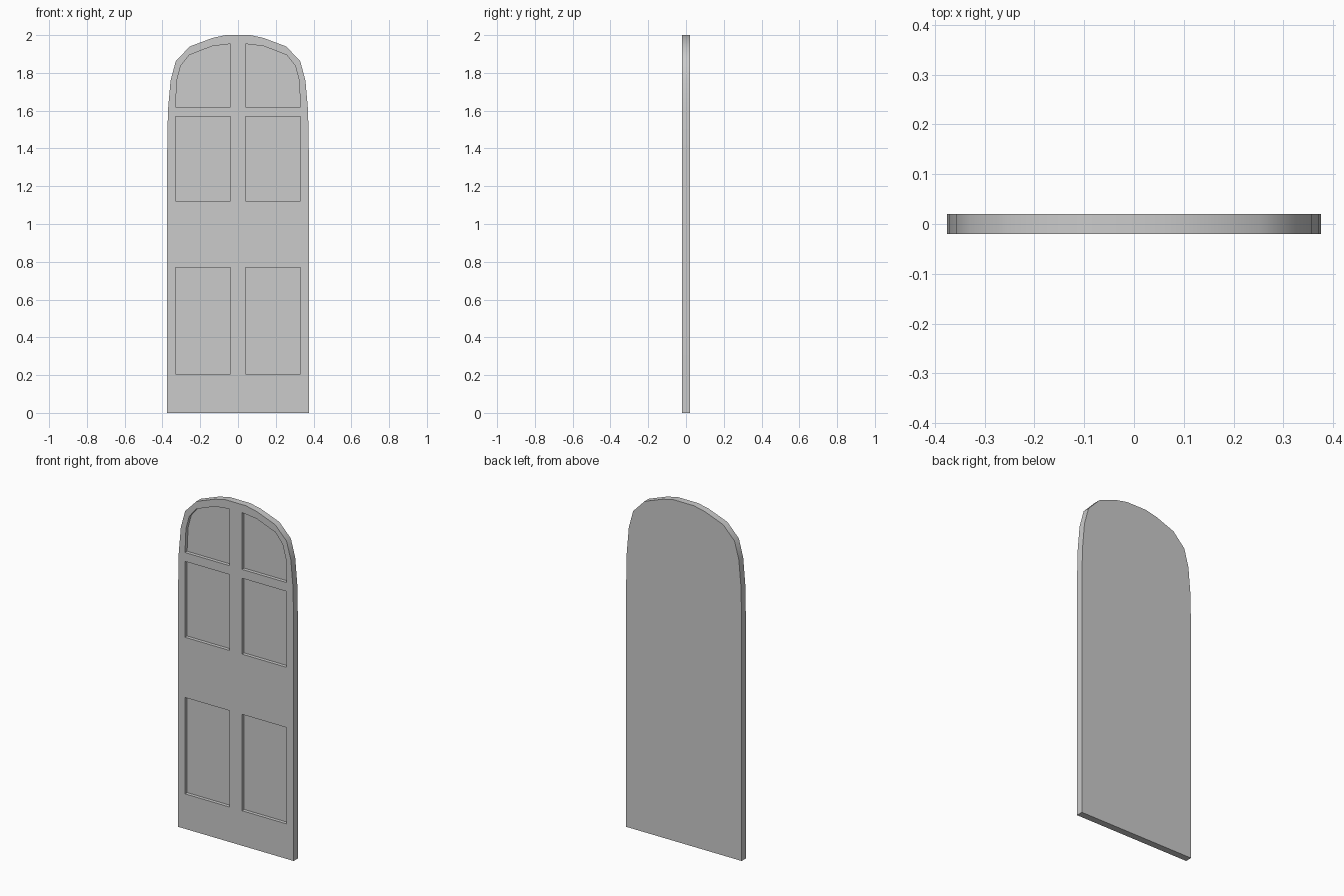
import bpy, bmesh, math

if "Cube" in bpy.data.objects:
    bpy.data.objects.remove(bpy.data.objects["Cube"])

def add_prism(bm, outline, y0, y1):
    """Extrude an (x, z) outline from y0 to y1."""
    face = bm.faces.new([bm.verts.new((x, y0, z)) for x, z in outline])
    ext = bmesh.ops.extrude_face_region(bm, geom=[face])
    verts = [g for g in ext["geom"] if isinstance(g, bmesh.types.BMVert)]
    bmesh.ops.translate(bm, verts=verts, vec=(0, y1 - y0, 0))

def make_object(name, prisms):
    bm = bmesh.new()
    for outline, y0, y1 in prisms:
        add_prism(bm, outline, y0, y1)
    bmesh.ops.recalc_face_normals(bm, faces=bm.faces[:])
    mesh = bpy.data.meshes.new(name)
    bm.to_mesh(mesh)
    bm.free()
    obj = bpy.data.objects.new(name, mesh)
    bpy.context.collection.objects.link(obj)
    return obj

def mirrored(points):
    return [(-x, z) for x, z in points]

# Arched door slab
half = [(0.375, 0), (0.375, 1.37), (0.371, 1.60), (0.357, 1.76), (0.329, 1.863),
        (0.255, 1.94), (0.135, 1.985), (0.065, 2.0)]
door = make_object("arched_door", [(half + mirrored(half)[::-1], -0.02, 0.02)])

# Recessed panels: two rectangles and one arched light per side
def rect(z0, z1):
    return [(0.04, z0), (0.33, z0), (0.33, z1), (0.04, z1)]

arched = [(0.04, 1.62), (0.33, 1.62), (0.324, 1.76), (0.303, 1.838),
          (0.257, 1.895), (0.135, 1.942), (0.04, 1.953)]
panels = [rect(0.205, 0.77), rect(1.123, 1.568), arched]
cutter = make_object("panel_cutter", [(p, -0.06, 0.0)
                     for q in panels for p in (q, mirrored(q))])
cutter.hide_render = True

# Cut the panels into the front face
mod = door.modifiers.new("panels", 'BOOLEAN')
mod.operation = 'DIFFERENCE'
mod.solver = 'EXACT'
mod.object = cutter
bpy.context.view_layer.objects.active = door
door.select_set(True)
bpy.ops.object.modifier_apply(modifier=mod.name)
bpy.data.objects.remove(cutter)

# Smooth the arch, keep panel and slab edges sharp
bpy.ops.object.shade_smooth_by_angle(angle=math.radians(40))
